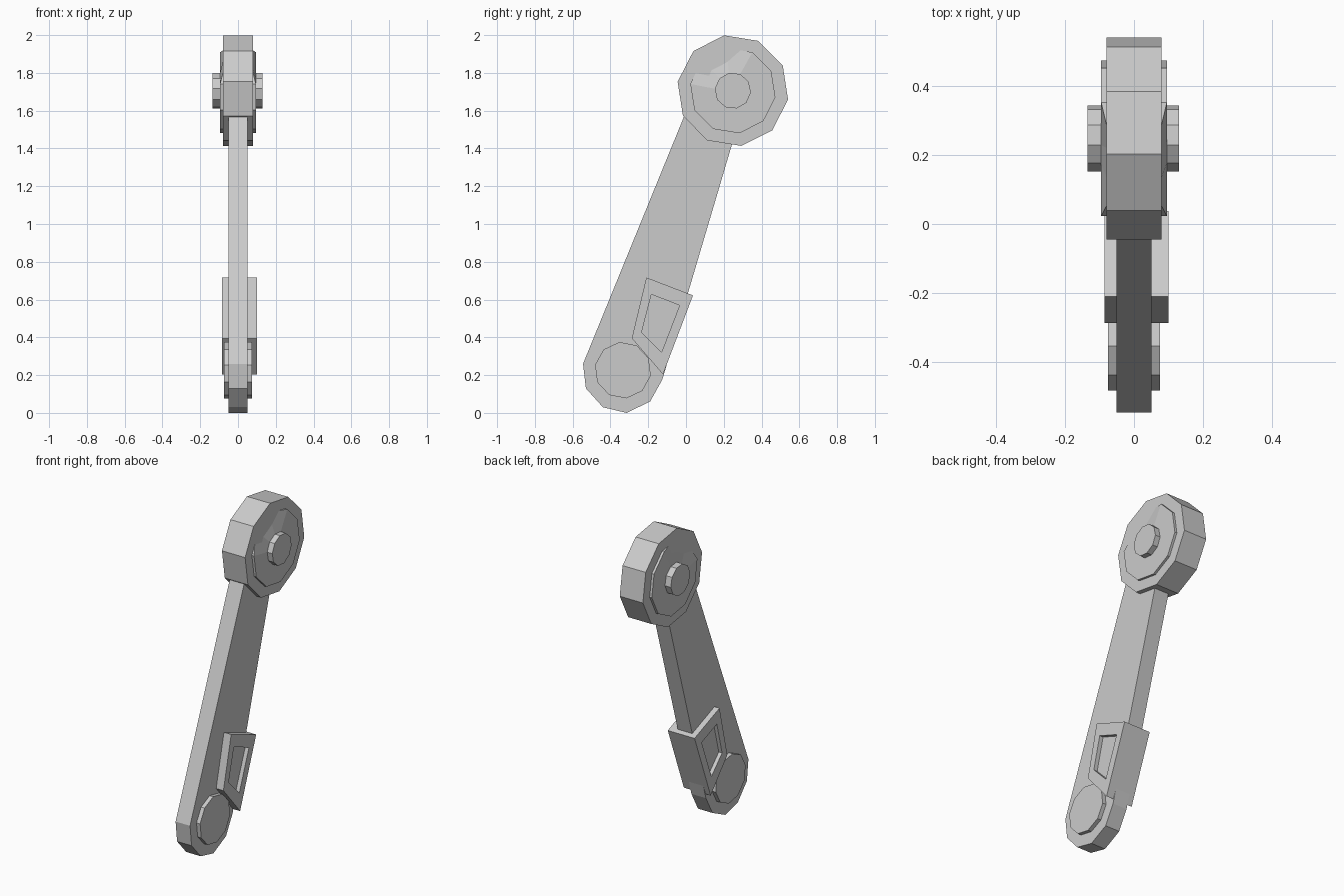
import bpy, bmesh
from math import cos, sin, radians

if "Cube" in bpy.data.objects:
    bpy.data.objects.remove(bpy.data.objects["Cube"])


def ngon(cy, cz, r, start, n=10):
    """Regular polygon in the YZ plane."""
    return [(cy + r * cos(radians(start + 360 / n * i)),
             cz + r * sin(radians(start + 360 / n * i))) for i in range(n)]


def loft(name, rings, sunk=None):
    """Bridge (x, profile) rings along X and cap both ends.
    sunk maps (ring, point) to a replacement x."""
    bm = bmesh.new()
    sunk = sunk or {}
    loops = [[bm.verts.new((sunk.get((r, i), x), y, z))
              for i, (y, z) in enumerate(pts)]
             for r, (x, pts) in enumerate(rings)]
    for a, b in zip(loops, loops[1:]):
        n = len(a)
        for i in range(n):
            j = (i + 1) % n
            bm.faces.new((a[i], a[j], b[j], b[i]))
    bm.faces.new(loops[0][::-1])
    bm.faces.new(loops[-1])
    bmesh.ops.recalc_face_normals(bm, faces=bm.faces)
    mesh = bpy.data.meshes.new(name)
    bm.to_mesh(mesh)
    bm.free()
    obj = bpy.data.objects.new(name, mesh)
    bpy.context.collection.objects.link(obj)
    return obj


# Tapered arm with a rounded lower end
arm = [(0.05, 1.66), (-0.01, 1.57), (-0.545, 0.26), (-0.53, 0.13),
       (-0.44, 0.03), (-0.315, 0.0), (-0.19, 0.06), (-0.125, 0.177),
       (0.24, 1.41), (0.31, 1.64)]
loft("arm", [(-0.05, arm), (0.05, arm)])

# Large upper disc
head = ngon(0.248, 1.706, 0.296, 98.8)
loft("head_disc", [(-0.08, head), (0.08, head)])

# Raised plate and pin through the head, two plate corners sunk into the disc
plate = ngon(0.248, 1.706, 0.228, 63)
pin = ngon(0.248, 1.706, 0.096, 66)
loft("pivot_pin_and_plate",
     [(-0.135, pin), (-0.095, pin), (-0.095, plate),
      (0.095, plate), (0.095, pin), (0.13, pin)],
     {(2, 1): -0.062, (2, 2): -0.062, (3, 1): 0.062, (3, 2): 0.062})

# Lower boss
boss = ngon(-0.334, 0.226, 0.15, 97)
loft("lower_boss", [(-0.075, boss), (0.075, boss)])

# Side block with a recessed panel on each face
block = [(-0.21, 0.717), (0.037, 0.622), (-0.122, 0.204), (-0.287, 0.395)]
panel = [(-0.183, 0.627), (-0.034, 0.569), (-0.13, 0.32), (-0.235, 0.427)]
loft("latch_block",
     [(-0.062, panel), (-0.085, panel), (-0.085, block),
      (0.10, block), (0.10, panel), (0.075, panel)])
